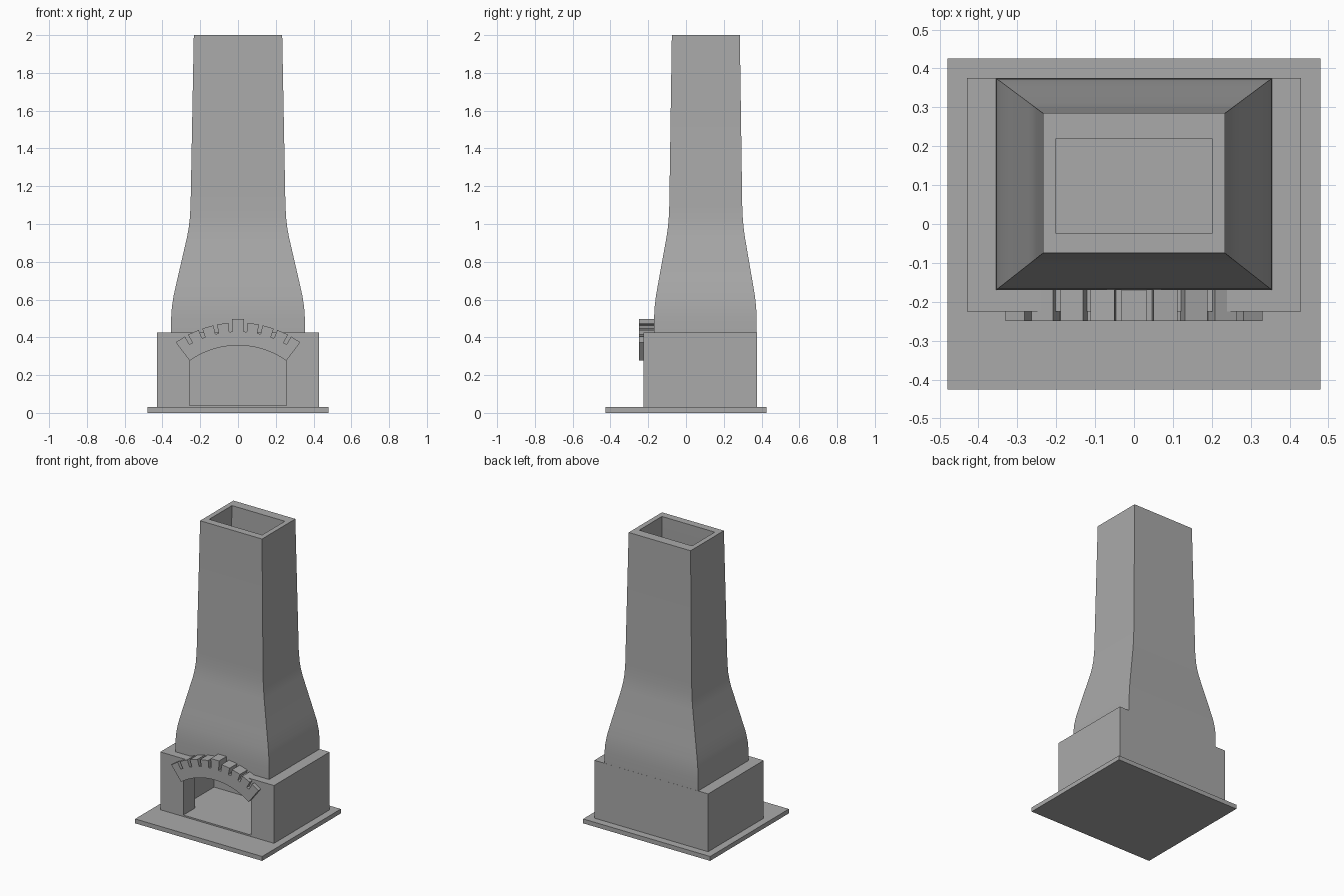
import bpy, bmesh, math

cube = bpy.data.objects.get("Cube")
if cube:
    bpy.data.objects.remove(cube, do_unlink=True)

stone = bpy.data.materials.new("grey_stone")
stone.use_nodes = True
stone.diffuse_color = (0.4, 0.4, 0.4, 1)
stone.node_tree.nodes["Principled BSDF"].inputs["Base Color"].default_value = (0.4, 0.4, 0.4, 1)


def finish(name, bm):
    bmesh.ops.recalc_face_normals(bm, faces=bm.faces)
    mesh = bpy.data.meshes.new(name)
    bm.to_mesh(mesh)
    bm.free()
    mesh.materials.append(stone)
    obj = bpy.data.objects.new(name, mesh)
    bpy.context.collection.objects.link(obj)
    return obj


def loft(name, rings):
    """Stack of rectangles, each given as (z, half width, front y, back y)."""
    bm = bmesh.new()
    loops = [[bm.verts.new(p) for p in ((-w, f, z), (w, f, z), (w, b, z), (-w, b, z))]
             for z, w, f, b in rings]
    for lo, hi in zip(loops, loops[1:]):
        for i in range(4):
            j = (i + 1) % 4
            bm.faces.new((lo[i], lo[j], hi[j], hi[i]))
    bm.faces.new(loops[0])
    bm.faces.new(loops[-1])
    return finish(name, bm)


def extrude_outline(name, outline, front, back):
    """Outline in x and z, extruded along y."""
    bm = bmesh.new()
    face = bm.faces.new([bm.verts.new((x, front, z)) for x, z in outline])
    ext = bmesh.ops.extrude_face_region(bm, geom=[face])["geom"]
    moved = [v for v in ext if isinstance(v, bmesh.types.BMVert)]
    bmesh.ops.translate(bm, verts=moved, vec=(0, back - front, 0))
    return finish(name, bm)


def polar(radius, degrees):
    a = math.radians(degrees)
    return radius * math.sin(a), ARCH_Z + radius * math.cos(a)


ARCH_Z, ARCH_R, ARCH_END = -0.089, 0.446, 35
arch = [polar(ARCH_R, ARCH_END * i / 12) for i in range(-12, 13)]

# Hearth slab
loft("hearth_slab", [(0, 0.48, -0.425, 0.425), (0.03, 0.48, -0.425, 0.425)])

# Firebox joined with the tapering chimney
body = loft("firebox_and_chimney", [(0.03, 0.43, -0.225, 0.375), (0.425, 0.43, -0.225, 0.375)])
profile = [(0.2, 0.355), (0.5, 0.354), (0.56, 0.35), (0.62, 0.341), (0.7, 0.323),
           (0.93, 0.27), (0.98, 0.261), (1.03, 0.255), (1.1, 0.251), (2, 0.234)]
rings = []
for z, w in profile:
    t = (w - 0.234) / 0.121
    rings.append((z, w, -0.075 - 0.095 * t, 0.285 + 0.09 * t))
chimney = loft("chimney_helper", rings)

# Hollow inside: fire chamber, flue and arched mouth
flue = loft("flue_cutter", [(0.04, 0.335, -0.1, 0.22), (0.5, 0.325, -0.1, 0.22),
                            (1, 0.215, -0.045, 0.22), (2, 0.2, -0.025, 0.22),
                            (2.1, 0.2, -0.025, 0.22)])
side = arch[-1][0]
mouth = extrude_outline("mouth_cutter", arch + [(side, 0.04), (-side, 0.04)], -0.4, 0)
for helper, operation in ((chimney, "UNION"), (flue, "DIFFERENCE"), (mouth, "DIFFERENCE")):
    mod = body.modifiers.new(helper.name, "BOOLEAN")
    mod.object, mod.operation, mod.solver = helper, operation, "EXACT"
    bpy.context.view_layer.objects.active = body
    bpy.ops.object.modifier_apply(modifier=mod.name)
    bpy.data.objects.remove(helper, do_unlink=True)

# Arch of wedge stones with notches between them and a taller keystone
outer = []
for i in range(-4, 5):
    start, end = 8.2 * i - 3.1, 8.2 * i + 3.1
    top = 0.586 if i == 0 else 0.568
    if i == -4:
        start = -ARCH_END - 0.5
    else:
        outer.append(polar(0.52, start))
    if i == 4:
        end = ARCH_END + 0.5
    outer += [polar(top, start), polar(top, end)]
    if i < 4:
        outer.append(polar(0.52, end))
stones = extrude_outline("arch_stones", outer + arch[::-1], -0.25, -0.16)

# Soft shading on the curved parts, sharp corners elsewhere
for obj in (body, stones):
    bpy.ops.object.select_all(action="DESELECT")
    obj.select_set(True)
    bpy.context.view_layer.objects.active = obj
    bpy.ops.object.shade_smooth_by_angle(angle=math.radians(30))
